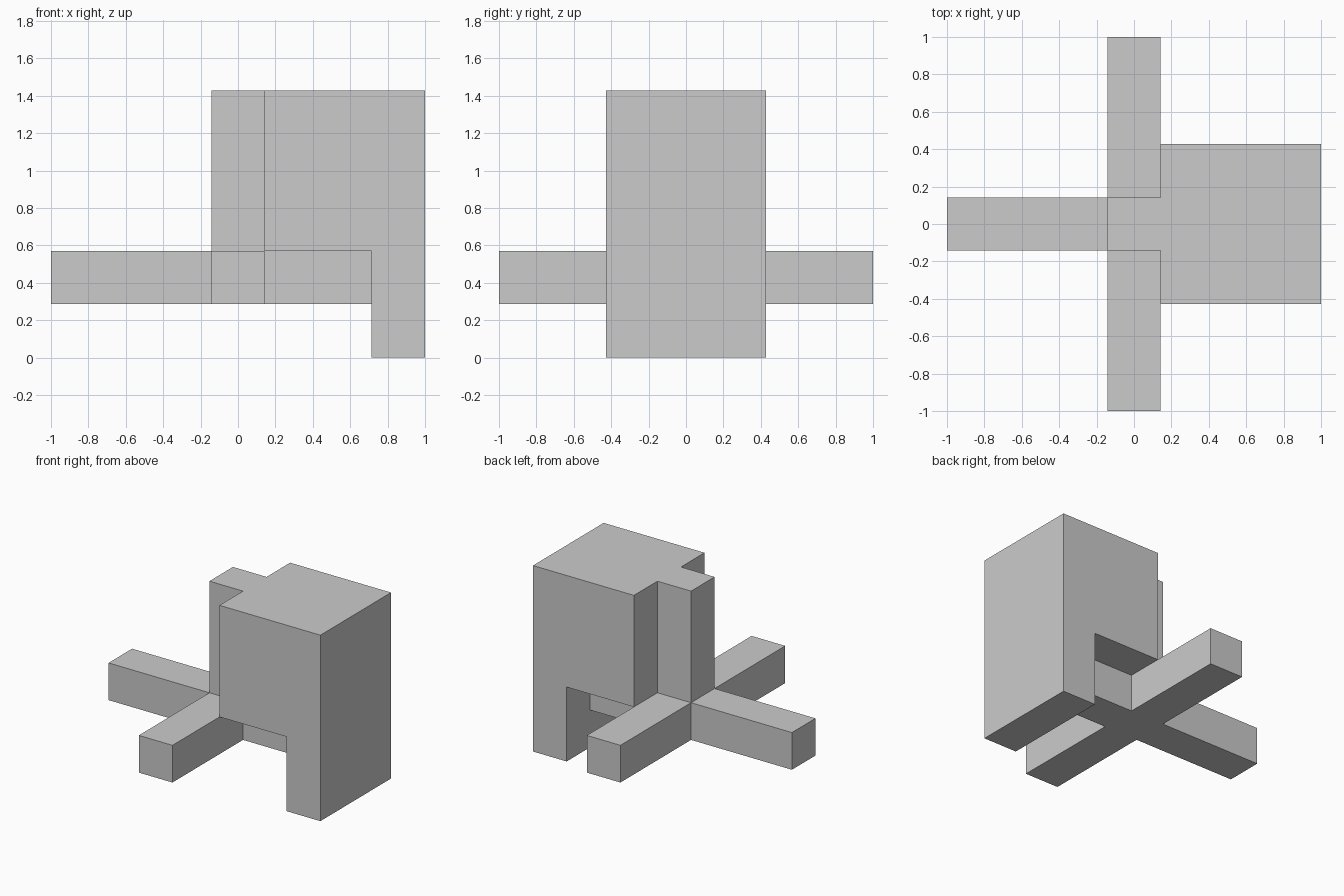
import bpy, bmesh
from mathutils import Vector

if "Cube" in bpy.data.objects:
    bpy.data.objects.remove(bpy.data.objects["Cube"])

U = 1 / 7  # the model sits on a grid of sevenths


def prism(name, profile, origin, extrude):
    """Extrude a flat profile (grid units); origin maps a 2D point to 3D."""
    bm = bmesh.new()
    face = bm.faces.new([bm.verts.new(Vector(origin(a, b)) * U) for a, b in profile])
    new = bmesh.ops.extrude_face_region(bm, geom=[face])["geom"]
    bmesh.ops.translate(bm, vec=Vector(extrude) * U,
                        verts=[g for g in new if isinstance(g, bmesh.types.BMVert)])
    bmesh.ops.recalc_face_normals(bm, faces=bm.faces)
    mesh = bpy.data.meshes.new(name)
    bm.to_mesh(mesh)
    bm.free()
    obj = bpy.data.objects.new(name, mesh)
    bpy.context.collection.objects.link(obj)
    return obj


# Flat cross of four arms; the right arm stops at the leg
cross = [(-7, -1), (-1, -1), (-1, -7), (1, -7), (1, -1), (5, -1),
         (5, 1), (1, 1), (1, 7), (-1, 7), (-1, 1), (-7, 1)]
prism("cross_arms", cross, lambda x, y: (x, y, 2), (0, 0, 2))

# Upright post on the centre of the cross
post = [(-1, -1), (1, -1), (1, 1), (-1, 1)]
prism("centre_post", post, lambda x, y: (x, y, 4), (0, 0, 6))

# Large block with its wide leg reaching the ground
block = [(1, 4), (5, 4), (5, 0), (7, 0), (7, 10), (1, 10)]
prism("block_with_leg", block, lambda x, z: (x, -3, z), (0, 6, 0))
